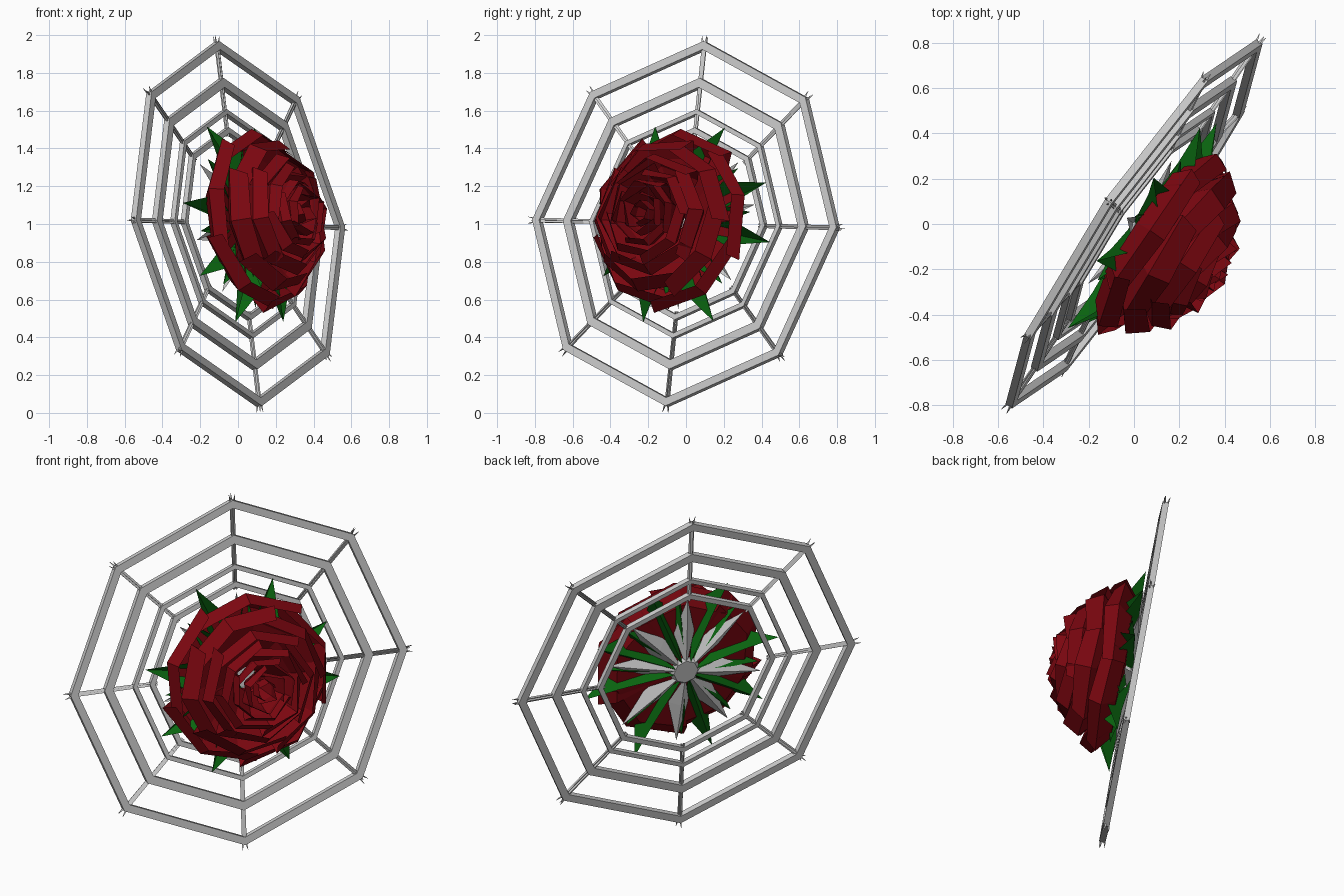
import bpy, math, random
from mathutils import Vector, Matrix

if "Cube" in bpy.data.objects:
    bpy.data.objects.remove(bpy.data.objects["Cube"])

random.seed(4)

# Tilted frame: U across the web, V up the web, N out through the flower
U = Vector((0.567, 0.825, -0.02)).normalized()
V = Vector((-0.114, 0.103, 0.98))
V = (V - U * V.dot(U)).normalized()
N = U.cross(V)
M = Matrix.Translation((0, 0, 1)) @ Matrix((U, V, N)).transposed().to_4x4()


def material(name, color):
    m = bpy.data.materials.new(name)
    m.diffuse_color = color
    m.use_nodes = True
    m.node_tree.nodes["Principled BSDF"].inputs["Base Color"].default_value = m.diffuse_color
    return m


RED = material("petal_red", (0.2, 0.002, 0.005, 1))
GREEN = material("leaf_green", (0.003, 0.13, 0.005, 1))


def make(name, verts, faces, mat=None):
    me = bpy.data.meshes.new(name)
    me.from_pydata([M @ Vector(v) for v in verts], [], faces)
    me.update()
    ob = bpy.data.objects.new(name, me)
    bpy.context.collection.objects.link(ob)
    if mat:
        me.materials.append(mat)
    return ob


def pol(r, a, d):
    return Vector((r * math.cos(a), r * math.sin(a), d))


# Octagonal web rings of square section
def web_ring(name, r, w, depth, d=0.0):
    verts, faces = [], []
    for i in range(8):
        a = i * math.pi / 4
        for dr, dd in ((-w, -depth), (w, -depth), (w, depth), (-w, depth)):
            verts.append(pol(r + dr / 2, a, d + dd / 2))
        for k in range(4):
            j, l = (i + 1) % 8, (k + 1) % 4
            faces.append((i * 4 + k, i * 4 + l, j * 4 + l, j * 4 + k))
    make(name, verts, faces)


for i, (r, w, dep) in enumerate(((0.955, 0.045, 0.035), (0.755, 0.05, 0.035),
                                 (0.60, 0.026, 0.03), (0.50, 0.03, 0.03))):
    web_ring(f"web_ring_{i + 1}", r, w, dep)


# Thin strands, bundled in threes, making each spoke with splayed ends
def strand(name, p, q, r0, r1):
    ax = (q - p).normalized()
    s = ax.cross(Vector((0, 0, 1))).normalized()
    t = ax.cross(s)
    verts = []
    for c, r in ((p, r0), (q, r1)):
        for k in range(3):
            b = k * math.tau / 3
            verts.append(c + (s * math.cos(b) + t * math.sin(b)) * r)
    make(name, verts, [(0, 1, 4, 3), (1, 2, 5, 4), (2, 0, 3, 5), (2, 1, 0), (3, 4, 5)])


for i in range(8):
    a = i * math.pi / 4
    side = pol(1, a + math.pi / 2, 0)
    for k in range(3):
        b = k * math.tau / 3 + 0.4
        off = side * math.cos(b) + Vector((0, 0, math.sin(b)))
        mid = pol(0.95, a, 0) + off * 0.007
        strand("web_spoke", pol(0.47, a, 0) + off * 0.008, mid, 0.006, 0.009)
        strand("spoke_spike", mid, pol(1.008, a, 0) + off * 0.02, 0.010, 0.001)


# Folded pointed leaves below the flower: keel at the back, sides lifted
def leaf(name, a, tip, base, w, d_base, d_mid, d_keel, d_tip, mat=None, at=0.62):
    rm = base + (tip - base) * at
    side = pol(1, a + math.pi / 2, 0) * w
    m = pol(rm, a, d_mid)
    verts = [pol(base, a, d_base), m - side, pol(tip, a, d_tip), m + side,
             pol(rm, a, d_keel)]
    make(name, verts, [(0, 4, 1), (1, 4, 2), (4, 3, 2), (0, 3, 4)], mat)


SEPAL_ANGLES = (24, 68, 115, 170, 212, 251, 297, 351)
for i, deg in enumerate(SEPAL_ANGLES):
    a = math.radians(deg)
    leaf("outer_sepal", a, random.uniform(0.55, 0.59), 0.04, 0.07,
         0.0, 0.14, 0.03, 0.035, GREEN)
    leaf("inner_sepal", a + 0.3, 0.45, 0.04, 0.05, 0.01, 0.10, 0.03, 0.06, GREEN)
    leaf("calyx_spike", a + math.pi / 8, 0.46, 0.03, 0.06, 0.0, 0.06, 0.01, 0.03,
         at=0.45)

# Small grey disc in the middle of the back
verts = [pol(r, k * math.pi / 4, d) for r, d in ((0.09, 0.02), (0.07, 0.0))
         for k in range(8)]
make("flower_stub", verts, [(k, (k + 1) % 8, 8 + (k + 1) % 8, 8 + k) for k in range(8)]
     + [tuple(range(15, 7, -1)), tuple(range(8))])


# Faceted cupped petal: an (r, d) profile swept through an arc, spiralling inward
def petal(name, profile, a0, arc, spiral):
    cols, rows = 3, len(profile)
    verts, faces = [], []
    for c in range(cols):
        t = c / (cols - 1)
        edge = abs(2 * t - 1)
        k = 1.02 + spiral * (0.5 - t)
        for i, (r, d) in enumerate(profile):
            f = i / (rows - 1)
            jr = random.uniform(-0.01, 0.01) * f
            verts.append(pol(r * k + jr, a0 + (t - 0.5) * arc,
                             d - 0.03 * f * edge ** 2 + jr * 0.5))
    for c in range(cols - 1):
        for i in range(rows - 1):
            p = c * rows + i
            faces.append((p, p + rows, p + rows + 1, p + 1))
    make(name, verts, faces, RED)


TIERS = [  # petal count, start angle, spiral, profile from base to rim
    (5, 0.3, 0.06, ((0.08, 0.05), (0.39, 0.07), (0.475, 0.15), (0.43, 0.22))),
    (5, 0.7, 0.08, ((0.10, 0.09), (0.33, 0.17), (0.41, 0.24), (0.35, 0.33))),
    (4, 0.1, 0.10, ((0.08, 0.13), (0.27, 0.24), (0.325, 0.32), (0.28, 0.395))),
    (4, 0.9, 0.12, ((0.08, 0.17), (0.21, 0.30), (0.25, 0.37), (0.22, 0.43))),
    (4, 0.3, 0.14, ((0.07, 0.21), (0.16, 0.34), (0.18, 0.40), (0.16, 0.45))),
    (3, 0.6, 0.18, ((0.05, 0.24), (0.11, 0.37), (0.125, 0.42), (0.11, 0.465))),
    (3, 1.4, 0.25, ((0.02, 0.28), (0.065, 0.39), (0.055, 0.465))),
]
for n, start, spiral, profile in TIERS:
    for i in range(n):
        petal("rose_petal", profile, start + i * math.tau / n,
              math.tau / n * 1.15, spiral)
